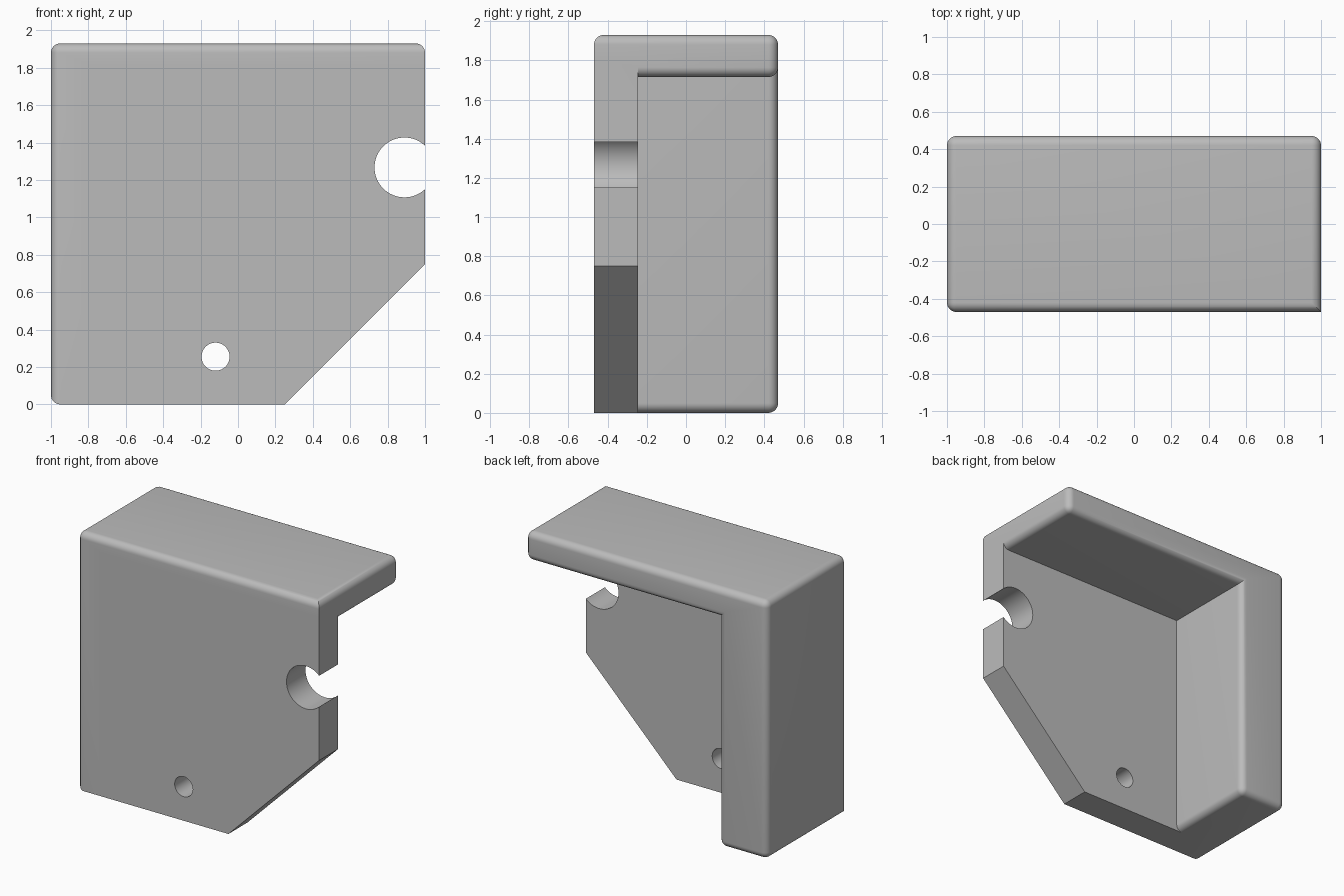
import bpy
import bmesh
import math
from mathutils import Vector

cube = bpy.data.objects.get("Cube")
if cube:
    bpy.data.objects.remove(cube, do_unlink=True)

FRONT, BACK, PLATE_BACK = -0.47, 0.47, -0.245
TOP, SHELF_BOTTOM, WALL_INNER = 1.93, 1.715, -0.6
RADIUS = 0.05

grey = bpy.data.materials.new("plain_grey")
grey.use_nodes = True
colour = (0.5, 0.5, 0.5, 1)
grey.diffuse_color = colour
grey.node_tree.nodes["Principled BSDF"].inputs["Base Color"].default_value = colour


def prism(name, outline, y0, y1, round_rule=None):
    """Extrude an x-z outline along y, rounding the edges the rule picks."""
    bm = bmesh.new()
    face = bm.faces.new([bm.verts.new((x, y0, z)) for x, z in outline])
    moved = bmesh.ops.extrude_face_region(bm, geom=[face], use_keep_orig=True)
    verts = [v for v in moved["geom"] if isinstance(v, bmesh.types.BMVert)]
    bmesh.ops.translate(bm, verts=verts, vec=(0, y1 - y0, 0))
    bmesh.ops.recalc_face_normals(bm, faces=bm.faces)
    if round_rule:
        edges = [e for e in bm.edges if round_rule(e)]
        bmesh.ops.bevel(bm, geom=edges, offset=RADIUS, offset_type='OFFSET',
                        segments=8, profile=0.5, affect='EDGES', clamp_overlap=True)
    mesh = bpy.data.meshes.new(name)
    bm.to_mesh(mesh)
    bm.free()
    mesh.materials.append(grey)
    obj = bpy.data.objects.new(name, mesh)
    bpy.context.collection.objects.link(obj)
    return obj


def circle(cx, cz, r, n=64):
    return [(cx + r * math.cos(math.tau * i / n), cz + r * math.sin(math.tau * i / n))
            for i in range(n)]


def combine(target, other, operation):
    """Apply a boolean and remove the helper."""
    mod = target.modifiers.new(operation.lower(), 'BOOLEAN')
    mod.operation, mod.solver, mod.object = operation, 'EXACT', other
    other.hide_render = True
    bpy.context.view_layer.objects.active = target
    bpy.ops.object.modifier_apply(modifier=mod.name)
    bpy.data.objects.remove(other, do_unlink=True)


def is_rounded(edge):
    """Front edges are rounded only along the top and the outer side."""
    a, b = (v.co for v in edge.verts)
    mid = (a + b) / 2
    if abs(a.y - b.y) > 0.1:
        return edge.is_convex
    if mid.y > 0:
        return True
    return mid.z > TOP - 0.01 or mid.x < -0.99


# Side wall and top shelf as one rounded L
bracket = prism("corner_bracket",
                [(-1, 0), (WALL_INNER, 0), (WALL_INNER, SHELF_BOTTOM),
                 (1, SHELF_BOTTOM), (1, TOP), (-1, TOP)],
                FRONT, BACK, is_rounded)

# Front plate with its cut-off lower corner
plate = prism("front_plate",
              [(-0.8, 0), (0.25, 0), (1, 0.75), (1, 1.82), (-0.8, 1.82)],
              FRONT, PLATE_BACK)
combine(bracket, plate, 'UNION')

# Edge notch and small round hole
for cx, cz, r in ((0.89, 1.267, 0.16), (-0.12, 0.255, 0.075)):
    cutter = prism("hole_cutter", circle(cx, cz, r), FRONT - 0.1, PLATE_BACK + 0.1)
    combine(bracket, cutter, 'DIFFERENCE')

bpy.ops.object.select_all(action='DESELECT')
bracket.select_set(True)
bpy.context.view_layer.objects.active = bracket
bpy.ops.object.shade_smooth_by_angle(angle=math.radians(30))
